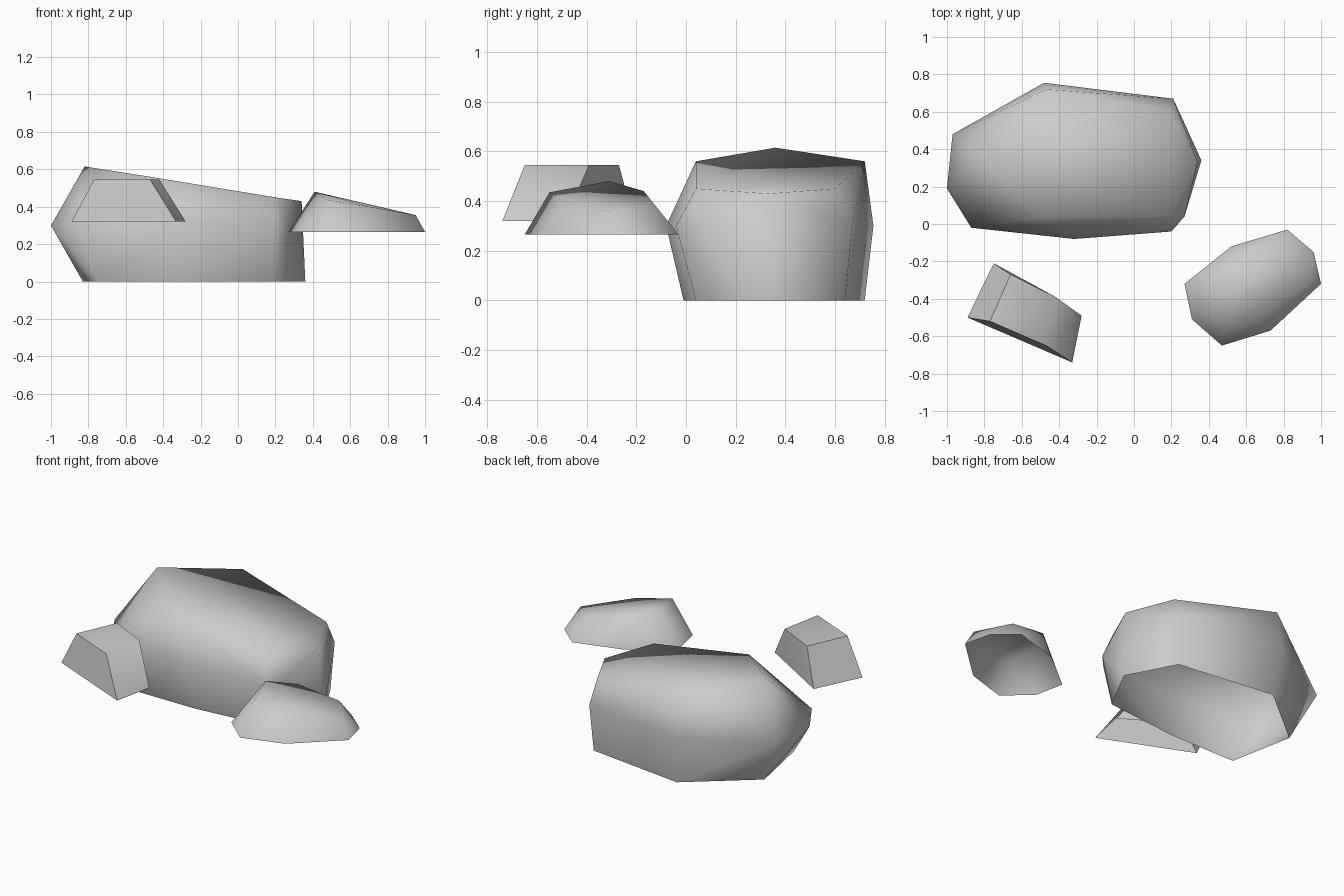
import bpy, bmesh, math

cube = bpy.data.objects.get("Cube")
if cube:
    bpy.data.objects.remove(cube, do_unlink=True)

stone = bpy.data.materials.new("stone_grey")
stone.use_nodes = True
GREY = (0.6, 0.6, 0.6, 1)
stone.diffuse_color = GREY
stone.node_tree.nodes["Principled BSDF"].inputs["Base Color"].default_value = GREY


def make_rock(name, points, smooth_angle):
    """Wrap a hull round the corner points and leave the underside open."""
    bm = bmesh.new()
    for p in points:
        bm.verts.new(p)
    hull = bmesh.ops.convex_hull(bm, input=bm.verts[:])
    loose = {v for v in hull["geom_interior"] if isinstance(v, bmesh.types.BMVert)}
    bmesh.ops.delete(bm, geom=list(loose), context="VERTS")
    bmesh.ops.recalc_face_normals(bm, faces=bm.faces[:])
    floor = min(v.co.z for v in bm.verts) + 0.01
    under = [f for f in bm.faces if all(v.co.z < floor for v in f.verts)]
    bmesh.ops.delete(bm, geom=under, context="FACES")
    # merge flat triangles into larger facets
    bmesh.ops.dissolve_limit(bm, angle_limit=math.radians(3),
                             verts=bm.verts[:], edges=bm.edges[:])
    mesh = bpy.data.meshes.new(name)
    bm.to_mesh(mesh)
    bm.free()
    mesh.materials.append(stone)
    obj = bpy.data.objects.new(name, mesh)
    bpy.context.collection.objects.link(obj)
    bpy.ops.object.select_all(action="DESELECT")
    obj.select_set(True)
    bpy.context.view_layer.objects.active = obj
    bpy.ops.object.shade_smooth_by_angle(angle=math.radians(smooth_angle))
    return obj


def ring(outline, z):
    return [(x, y, z) for x, y in outline]


# Large boulder: base ring, bulging waist, sloping top
base = ring([(-.83, .40), (-.44, .72), (.20, .64), (.36, .34),
             (.20, .04), (-.30, -.01), (-.75, -.01)], 0)
waist = ring([(-1, .19), (-.97, .48), (-.48, .755), (.21, .67),
              (.27, .04), (.20, -.04), (-.32, -.08), (-.87, -.02)], .3)
top = [(-.82, .36, .615), (-.47, .72, .56), (.20, .60, .45),
       (.34, .33, .43), (.20, .04, .45), (-.47, .04, .56)]
make_rock("large_boulder", base + waist + top, 180)

# Low stone: wide rim and sloping top
rim = ring([(.27, -.32), (.31, -.51), (.47, -.65), (.73, -.57),
            (1, -.32), (.96, -.15), (.82, -.03), (.52, -.12)], .265)
crown = [(.41, -.31, .48), (.48, -.55, .435), (.70, -.50, .40),
         (.95, -.30, .355), (.80, -.13, .39), (.54, -.17, .44)]
make_rock("low_stone", rim + crown, 180)

# Block stone: tapered box
foot = ring([(-.89, -.50), (-.75, -.21), (-.28, -.49), (-.33, -.74)], .32)
cap = ring([(-.77, -.52), (-.66, -.27), (-.42, -.39), (-.47, -.65)], .545)
make_rock("block_stone", foot + cap, 60)
